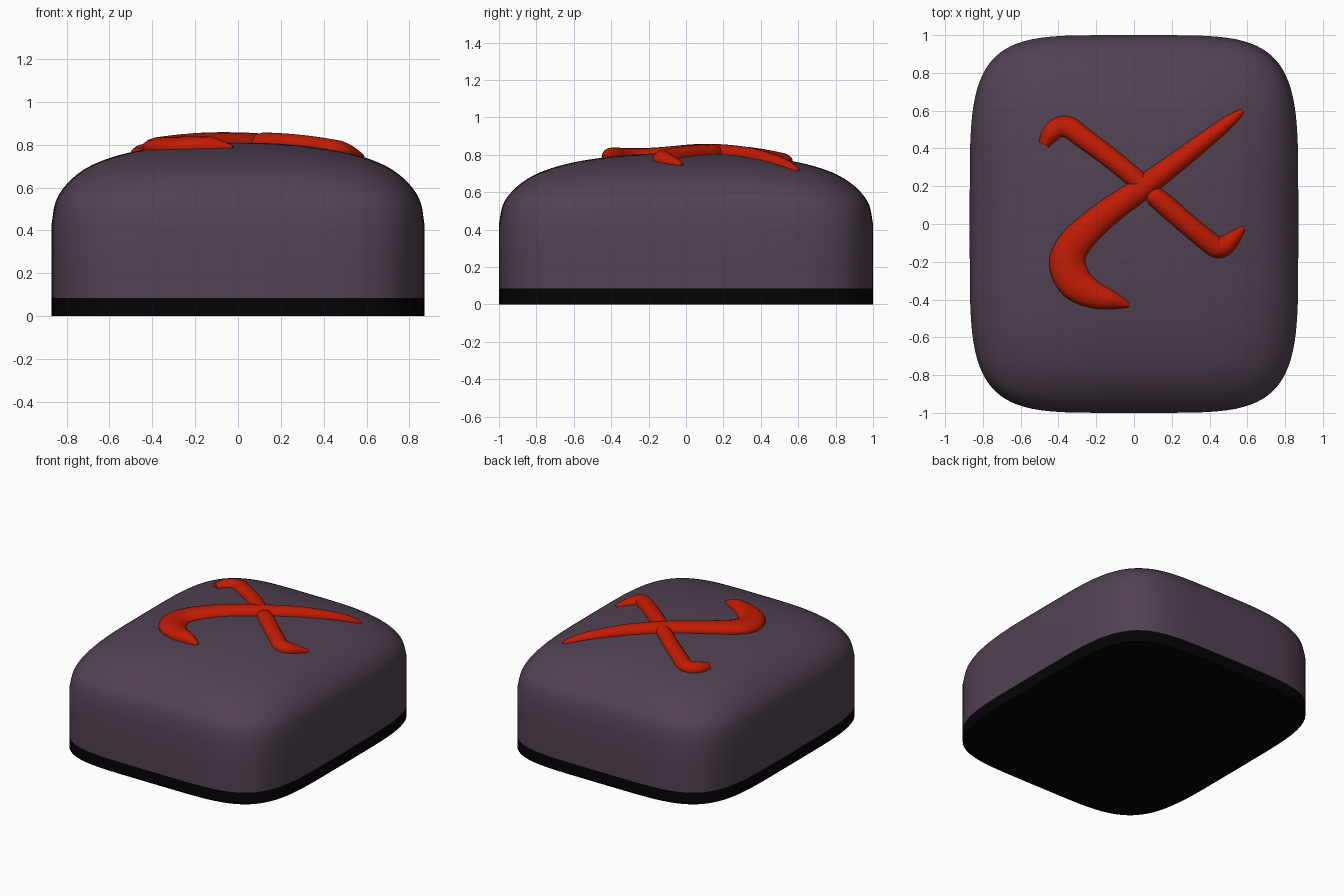
import bpy, bmesh, math
from mathutils import Vector

if "Cube" in bpy.data.objects:
    bpy.data.objects.remove(bpy.data.objects["Cube"])

HX, HY = 0.87, 1.0


def material(name, rgb):
    m = bpy.data.materials.new(name)
    m.diffuse_color = (*rgb, 1)
    m.use_nodes = True
    m.node_tree.nodes["Principled BSDF"].inputs["Base Color"].default_value = m.diffuse_color
    return m


PURPLE = material("dusky purple", (0.082, 0.054, 0.084))
BLACK = material("black", (0.001, 0.001, 0.001))
RED = material("red", (0.54, 0.011, 0.001))


def smooth_path(points, steps):
    """Catmull-Rom through tuples of any length."""
    pts = [Vector(p) for p in points]
    pts = [2 * pts[0] - pts[1]] + pts + [2 * pts[-1] - pts[-2]]
    out = []
    for i in range(1, len(pts) - 2):
        a, b, c, d = pts[i - 1:i + 3]
        for k in range(steps):
            t = k / steps
            out.append(0.5 * (2 * b + (c - a) * t + (2 * a - 5 * b + 4 * c - d) * t * t
                              + (3 * b - a - 3 * c + d) * t ** 3))
    out.append(pts[-2])
    return out


def finish(bm, name, mats, angle=50):
    bmesh.ops.recalc_face_normals(bm, faces=bm.faces)
    me = bpy.data.meshes.new(name)
    bm.to_mesh(me)
    bm.free()
    ob = bpy.data.objects.new(name, me)
    bpy.context.collection.objects.link(ob)
    for m in mats:
        me.materials.append(m)
    bpy.ops.object.select_all(action='DESELECT')
    ob.select_set(True)
    bpy.context.view_layer.objects.active = ob
    bpy.ops.object.shade_smooth_by_angle(angle=math.radians(angle))
    return ob


def bridge(bm, r0, r1):
    n = len(r0)
    for i in range(n):
        bm.faces.new((r0[i], r0[(i + 1) % n], r1[(i + 1) % n], r1[i]))


# Dome profile: (footprint scale, height); rings get rounder towards the top
DOME = smooth_path([(1, 0.43), (0.98, 0.53), (0.93, 0.605), (0.85, 0.67), (0.75, 0.718),
                    (0.6, 0.76), (0.4, 0.79), (0.2, 0.806), (0.03, 0.81)], 4)


def squareness(s):
    return 2.3 + 2.5 * s * s


def surface_z(x, y):
    lo, hi = 0.03, 1.0
    for _ in range(30):
        s = (lo + hi) / 2
        p = squareness(s)
        if abs(x / HX / s) ** p + abs(y / HY / s) ** p > 1:
            lo = s
        else:
            hi = s
    for a, b in zip(DOME, DOME[1:]):
        if b.x <= s <= a.x:
            return a.y + (b.y - a.y) * (a.x - s) / (a.x - b.x)
    return DOME[-1].y


# Body: stacked rounded-rectangle rings, black at the foot
bm = bmesh.new()
rings = []
for s, z in [(1, 0), (1, 0.085), (1, 0.26)] + [tuple(v) for v in DOME]:
    ring = []
    e = 2 / squareness(s)
    for k in range(96):
        a = math.tau * k / 96
        c, d = math.cos(a), math.sin(a)
        x = math.copysign(abs(c) ** e, c) * HX * s
        y = math.copysign(abs(d) ** e, d) * HY * s
        ring.append(bm.verts.new((x, y, z)))
    rings.append(ring)
for r0, r1 in zip(rings, rings[1:]):
    bridge(bm, r0, r1)
bm.faces.new(rings[0])
bm.faces.new(rings[-1])
for f in bm.faces:
    f.material_index = 1 if f.calc_center_median().z < 0.08 else 0
finish(bm, "rounded_body", [PURPLE, BLACK])


# Raised strokes: tapered tubes that follow the dome, points are (x, y, half width)
def stroke(name, points, rise):
    path = smooth_path(points, 6)
    bm = bmesh.new()
    rings = []
    for i, p in enumerate(path):
        t = path[min(i + 1, len(path) - 1)] - path[max(i - 1, 0)]
        side = Vector((-t.y, t.x, 0)).normalized()
        w = max(p.z, 0.006)
        h = min(rise, w * 0.95)
        z = surface_z(p.x, p.y)
        rings.append([bm.verts.new(Vector((p.x, p.y, z + h * math.sin(a))) + side * w * math.cos(a))
                      for a in (math.tau * k / 16 for k in range(16))])
    for r0, r1 in zip(rings, rings[1:]):
        bridge(bm, r0, r1)
    bm.faces.new(rings[0])
    bm.faces.new(rings[-1])
    finish(bm, name, [RED], 60)


stroke("long_curved_stroke",
       [(0.575, 0.60, 0.012), (0.50, 0.54, 0.034), (0.30, 0.385, 0.05), (0.05, 0.195, 0.062),
        (-0.12, 0.075, 0.07), (-0.25, -0.035, 0.08), (-0.33, -0.13, 0.09),
        (-0.35, -0.22, 0.098), (-0.305, -0.315, 0.092), (-0.21, -0.375, 0.072),
        (-0.11, -0.405, 0.047), (-0.025, -0.43, 0.012)], 0.05)
stroke("upper_hooked_stroke",
       [(-0.475, 0.42, 0.03), (-0.447, 0.47, 0.047), (-0.40, 0.51, 0.054),
        (-0.345, 0.51, 0.057), (-0.27, 0.457, 0.055), (-0.12, 0.345, 0.053),
        (0.05, 0.205, 0.052)], 0.046)
stroke("lower_hooked_stroke",
       [(0.075, 0.175, 0.02), (0.095, 0.158, 0.045), (0.14, 0.122, 0.055), (0.28, 0.0, 0.055),
        (0.39, -0.09, 0.056), (0.44, -0.123, 0.057), (0.485, -0.11, 0.052),
        (0.53, -0.07, 0.037), (0.58, -0.02, 0.014)], 0.05)
